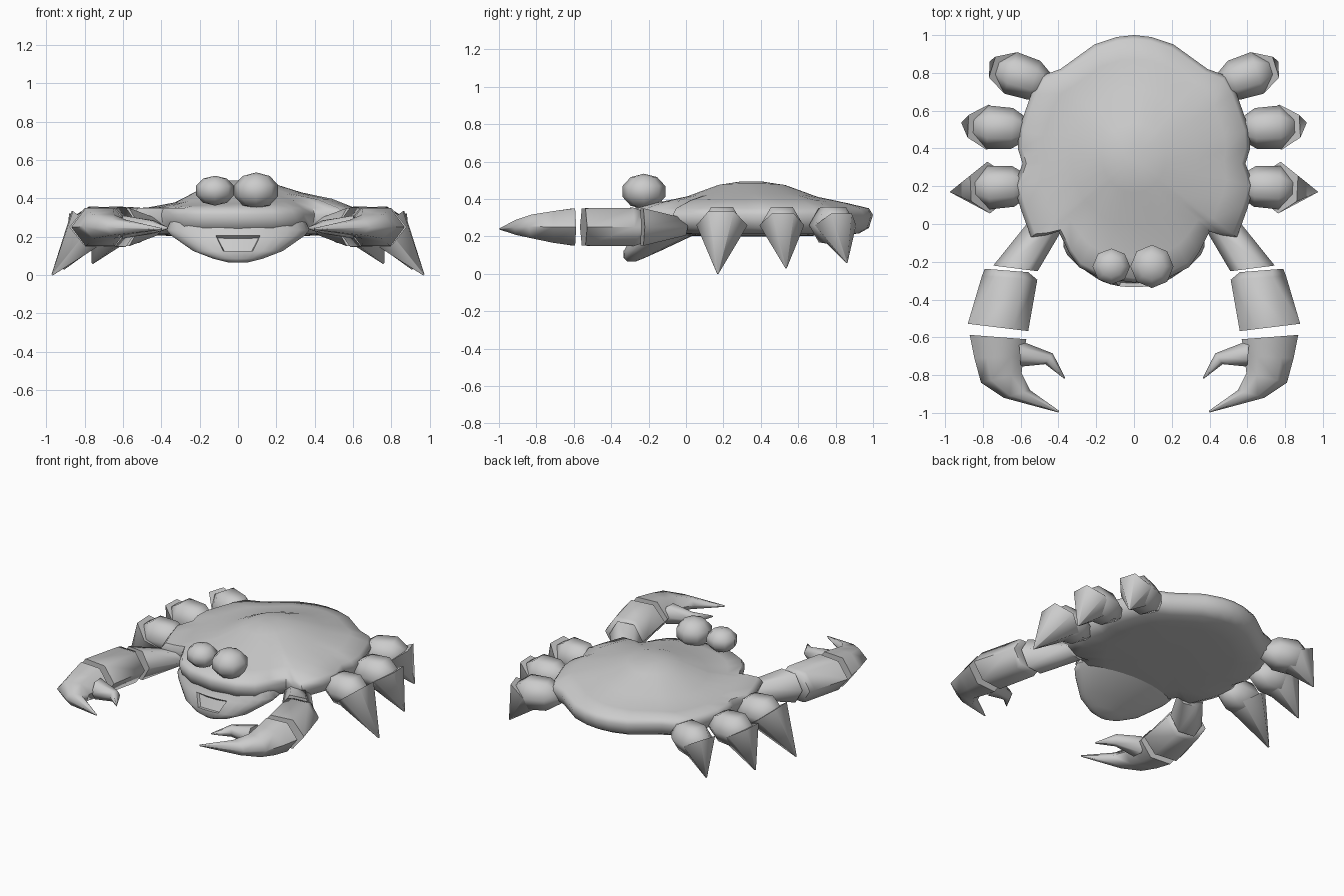
import bpy, bmesh, math
from mathutils import Vector

cube = bpy.data.objects.get("Cube")
if cube:
    bpy.data.objects.remove(cube, do_unlink=True)

grey = bpy.data.materials.new("plain grey")
grey.use_nodes = True
GREY = (0.6, 0.6, 0.6, 1)
grey.diffuse_color = GREY
grey.node_tree.nodes["Principled BSDF"].inputs["Base Color"].default_value = GREY


def finish(name, bm, angle=72):
    """Turn a bmesh into a smooth-shaded grey object."""
    bmesh.ops.recalc_face_normals(bm, faces=bm.faces)
    mesh = bpy.data.meshes.new(name)
    bm.to_mesh(mesh)
    bm.free()
    mesh.materials.append(grey)
    obj = bpy.data.objects.new(name, mesh)
    bpy.context.collection.objects.link(obj)
    bpy.ops.object.select_all(action='DESELECT')
    obj.select_set(True)
    bpy.context.view_layer.objects.active = obj
    bpy.ops.object.shade_smooth_by_angle(angle=math.radians(angle))


def loft(rings):
    """Skin closed rings of equal length and cap both ends."""
    bm = bmesh.new()
    loops = [[bm.verts.new(p) for p in ring] for ring in rings]
    for a, b in zip(loops, loops[1:]):
        for i in range(len(a)):
            j = (i + 1) % len(a)
            bm.faces.new((a[i], a[j], b[j], b[i]))
    bm.faces.new(loops[0])
    bm.faces.new(loops[-1])
    return bm


def hexagon(a, b, up):
    """Six-sided section with points at a and b and flat sides at +-up."""
    a, b, up = Vector(a), Vector(b), Vector(up)
    p, q = a.lerp(b, 0.25), a.lerp(b, 0.75)
    return [a, p + up, q + up, b, q - up, p - up]


def pair(name, rings):
    """Build a part on both sides of the body."""
    for side, s in (("left", 1), ("right", -1)):
        finish(f"{side}_{name}",
               loft([[(s * p.x, p.y, p.z) for p in ring] for ring in rings]))


# Shell: one half outline, mirrored, then stacked as scaled rings
half = [(0.09, 0.99), (0.21, 0.95), (0.39, 0.82), (0.49, 0.785), (0.54, 0.70),
        (0.575, 0.60), (0.61, 0.50), (0.615, 0.40), (0.59, 0.32), (0.635, 0.20),
        (0.60, 0.08), (0.545, -0.07), (0.47, -0.06), (0.40, -0.04),
        (0.345, -0.15), (0.29, -0.23), (0.18, -0.285)]
outline = [(0, 1.0)] + half + [(0, -0.31)] + [(-x, y) for x, y in reversed(half)]
# (scale, height, sideways lean of the dome)
levels = [(0.25, 0.20, 0), (0.65, 0.205, 0), (0.88, 0.215, 0), (0.965, 0.245, 0),
          (1.0, 0.315, 0), (0.965, 0.35, 0), (0.8, 0.373, 0.05), (0.55, 0.405, 0.08),
          (0.28, 0.472, 0.06), (0.1, 0.492, 0)]
CY = 0.35
shell = []
for s, z, lean in levels:
    ring = []
    blend = min(1, 2.2 * (1 - s))      # inner rings become plain ovals
    for x, y in outline:
        t = math.atan2((y - CY) / 0.66, x / 0.6)
        oval = Vector((0.6 * math.cos(t), 0.66 * math.sin(t)))
        p = Vector((x, y - CY)).lerp(oval, blend) * s
        ring.append((p.x, CY + p.y, z + lean * p.x))
    shell.append(ring)
finish("shell", loft(shell), 60)

# Face: rounded jaw below the front lip, with an inset mouth
N = 28
jaw = []
for z, w, front, back in [(0.29, 0.35, -0.27, 0.10), (0.235, 0.375, -0.285, 0.08),
                          (0.205, 0.35, -0.30, 0.04), (0.125, 0.235, -0.335, -0.13),
                          (0.085, 0.13, -0.335, -0.22), (0.065, 0.05, -0.315, -0.27)]:
    cy, ry = (front + back) / 2, (back - front) / 2
    jaw.append([(w * math.cos(t), cy + ry * math.sin(t), z)
                for t in (2 * math.pi * (i + 0.5) / N for i in range(N))])
bm = loft(jaw)
bmesh.ops.recalc_face_normals(bm, faces=bm.faces)
mouth = [f for f in bm.faces if len(f.verts) == 4
         and abs(f.calc_center_median().x) < 0.10
         and f.calc_center_median().y < -0.2
         and 0.13 < f.calc_center_median().z < 0.20]
bmesh.ops.inset_region(bm, faces=mouth, thickness=0.008, depth=-0.02)
finish("face", bm, 50)

# Eyes: faceted balls, one slightly bigger
for name, centre, size in [("right_eye", (-0.12, -0.225, 0.44), (0.105, 0.10, 0.078)),
                           ("left_eye", (0.095, -0.225, 0.44), (0.12, 0.12, 0.095))]:
    bm = bmesh.new()
    bmesh.ops.create_uvsphere(bm, u_segments=8, v_segments=5, radius=1)
    for v in bm.verts:
        v.co = Vector(centre) + Vector(c * s for c, s in zip(v.co, size))
    finish(name, bm)

# Walking legs: a drum-like knob and a pointed spike
# (name, knob centre, outward direction, spike tip, spike half width)
legs = [("front_leg", (0.72, 0.195), (1, -0.05), (0.97, 0.17, 0.0), 0.137),
        ("middle_leg", (0.725, 0.51), (1, 0.05), (0.91, 0.535, 0.03), 0.12),
        ("back_leg", (0.605, 0.785), (0.95, 0.30), (0.76, 0.86, 0.06), 0.115)]
for name, (cx, cy), (dx, dy), tip, width in legs:
    out = Vector((dx, dy, 0)).normalized()
    across = Vector((-out.y, out.x, 0))
    centre = Vector((cx, cy, 0.26))
    knob = []
    for t, r in [(-0.17, 0.05), (-0.08, 0.108), (0.05, 0.115), (0.125, 0.06)]:
        c = centre + out * t
        knob.append(hexagon(c - across * r, c + across * r, (0, 0, r * 0.85)))
    pair(name + "_knob", knob)
    tip = Vector(tip)
    base = centre + out * 0.05
    up = across.cross(base - tip).normalized()
    if up.z < 0:
        up = -up
    pair(name + "_spike", [
        hexagon(base - across * width, base + across * width, up * 0.12),
        hexagon(tip - across * 0.004, tip + across * 0.004, up * 0.004)])


# Claw arms: each section runs from an inner to an outer point at height z
def flat_sections(rows):
    return [hexagon((ax, ay, z), (bx, by, z), (0, 0, h))
            for ax, ay, bx, by, z, h in rows]


pair("upper_arm", flat_sections([
    (0.38, -0.03, 0.56, 0.01, 0.25, 0.045),
    (0.51, -0.25, 0.745, -0.22, 0.25, 0.10)]))
pair("forearm", flat_sections([
    (0.56, -0.255, 0.79, -0.237, 0.25, 0.09),
    (0.512, -0.295, 0.805, -0.275, 0.25, 0.103),
    (0.56, -0.567, 0.88, -0.528, 0.25, 0.10)]))
pair("pincer", flat_sections([
    (0.57, -0.61, 0.87, -0.587, 0.25, 0.10),
    (0.585, -0.70, 0.845, -0.71, 0.25, 0.085),
    (0.595, -0.79, 0.81, -0.84, 0.253, 0.063),
    (0.55, -0.88, 0.69, -0.92, 0.248, 0.04),
    (0.395, -0.99, 0.40, -0.998, 0.24, 0.004)]))
pair("pincer_thumb", flat_sections([
    (0.60, -0.755, 0.61, -0.615, 0.25, 0.06),
    (0.47, -0.742, 0.43, -0.685, 0.25, 0.035),
    (0.368, -0.82, 0.364, -0.815, 0.245, 0.004)]))
